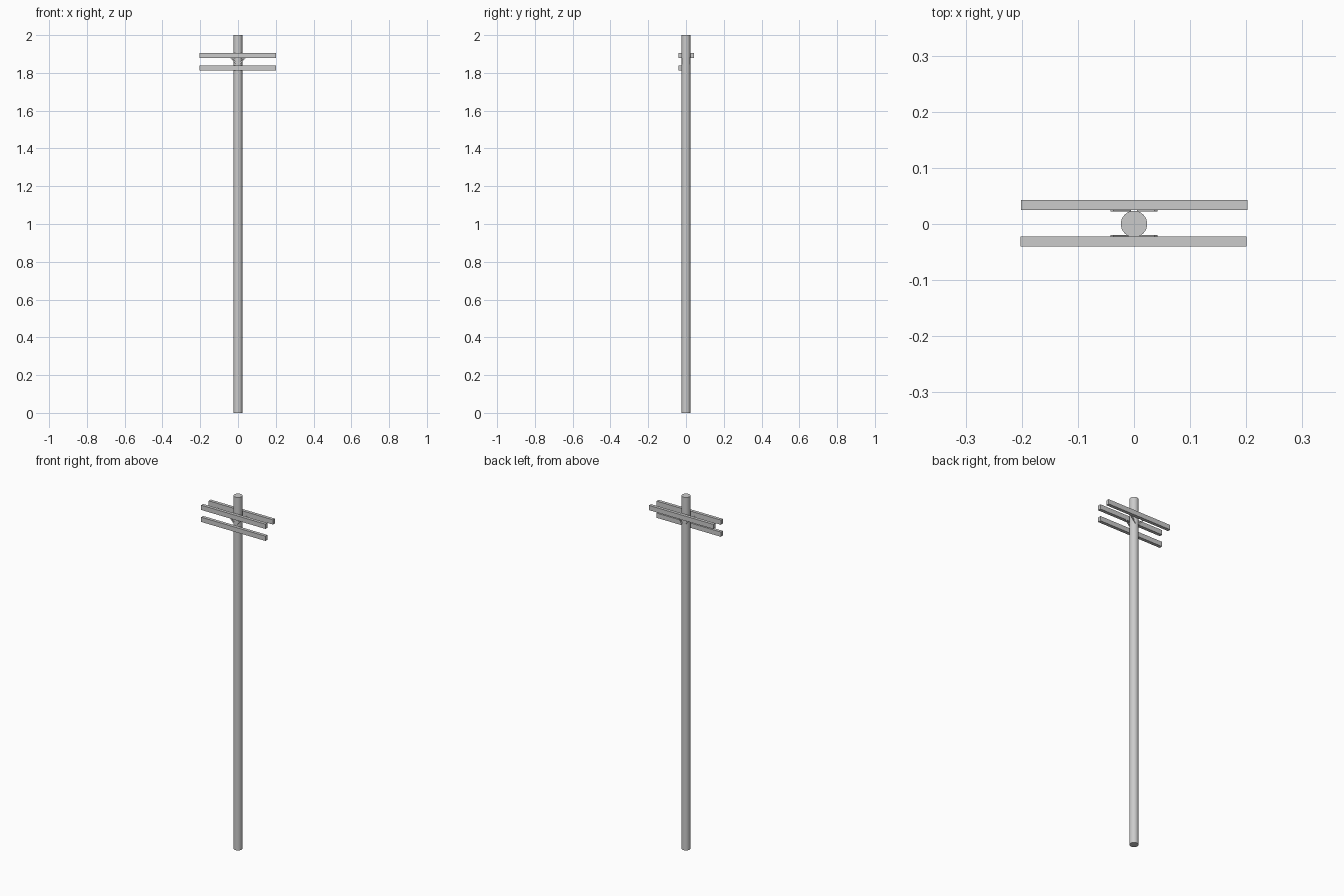
import bpy, math
from mathutils import Vector

if "Cube" in bpy.data.objects:
    bpy.data.objects.remove(bpy.data.objects["Cube"])

POLE_R = 0.0235


def box(name, center, size, tilt=0.0):
    bpy.ops.mesh.primitive_cube_add(size=1, location=center)
    ob = bpy.context.object
    ob.name = name
    ob.scale = size
    bpy.ops.object.transform_apply(location=False, rotation=False, scale=True)
    ob.rotation_euler.y = tilt
    return ob


def brace(name, y, start, end):
    # flat strap between two (x, z) points
    a, b = Vector((start[0], y, start[1])), Vector((end[0], y, end[1]))
    d = b - a
    return box(name, (a + b) / 2, (d.length, 0.003, 0.007), -math.atan2(d.z, d.x))


# Pole
bpy.ops.mesh.primitive_cylinder_add(vertices=32, radius=POLE_R, depth=2, location=(0, 0, 1))
bpy.context.object.name = "pole"
bpy.ops.object.shade_smooth_by_angle(angle=math.radians(30))

# Crossarms: a pair at the top, one lower at the front
ARM = (0.403, 0.018, 0.027)
box("upper_front_crossarm", (-0.001, -0.0315, 1.893), ARM)
box("upper_back_crossarm", (0.0005, 0.034, 1.893), ARM)
box("lower_front_crossarm", (-0.001, -0.0315, 1.825), ARM)

# V-shaped braces under the upper arms
for side, y in (("front", -0.0215), ("back", 0.0235)):
    for hand, s in (("left", -1), ("right", 1)):
        brace(f"{side}_{hand}_brace", y, (0.008 * s, 1.848), (0.039 * s, 1.882))
